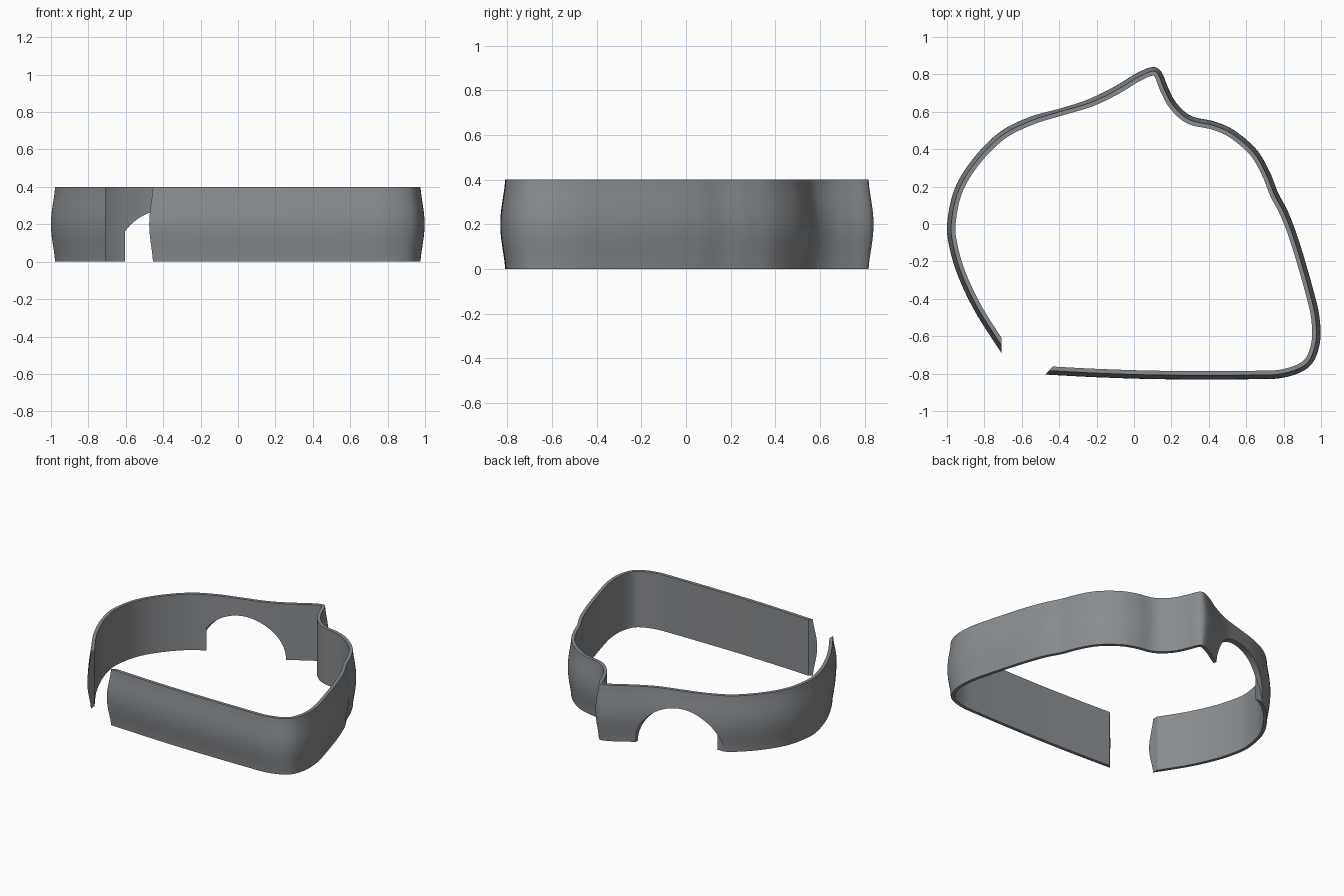
import bpy, bmesh, math
from mathutils import Vector

cube = bpy.data.objects.get("Cube")
if cube:
    bpy.data.objects.remove(cube, do_unlink=True)

HEIGHT, WALL, BULGE = 0.4, 0.045, 0.022

# Outer outline of the band, clockwise from the open end
OUTLINE = [Vector(p) for p in (
    (-.714, -.682), (-.853, -.463), (-.944, -.27), (-.99, -.11), (-.998, .01),
    (-.96, .185), (-.864, .345), (-.72, .49), (-.56, .572), (-.398, .623),
    (-.238, .671), (-.104, .735), (.003, .80), (.083, .836), (.126, .833),
    (.154, .80), (.184, .725), (.229, .644), (.307, .577), (.43, .548),
    (.537, .50), (.655, .398), (.725, .28), (.77, .168), (.826, .06),
    (.885, -.1), (.955, -.34), (.992, -.5), (.992, -.645), (.938, -.762),
    (.805, -.82), (.617, -.83), (.163, -.83), (-.184, -.82), (-.473, -.805),
    (-.575, -.80), (-.665, -.757))]


def smooth_loop(pts, steps):
    """Closed Catmull-Rom spline through the points."""
    out, n = [], len(pts)
    for i in range(n):
        a, b, c, d = (pts[(i + k) % n] for k in (-1, 0, 1, 2))
        for s in range(steps):
            t = s / steps
            out.append(0.5 * (2 * b + (c - a) * t + (2 * a - 5 * b + 4 * c - d) * t ** 2
                              + (3 * b - a - 3 * c + d) * t ** 3))
    return out


def new_object(name, bm):
    bmesh.ops.recalc_face_normals(bm, faces=bm.faces[:])
    mesh = bpy.data.meshes.new(name)
    bm.to_mesh(mesh)
    bm.free()
    obj = bpy.data.objects.new(name, mesh)
    bpy.context.collection.objects.link(obj)
    return obj


def prism(name, points, extrusion):
    """Solid made by extruding a flat polygon."""
    bm = bmesh.new()
    face = bm.faces.new([bm.verts.new(p) for p in points])
    ext = bmesh.ops.extrude_face_region(bm, geom=[face], use_keep_orig=True)
    moved = [g for g in ext["geom"] if isinstance(g, bmesh.types.BMVert)]
    bmesh.ops.translate(bm, verts=moved, vec=extrusion)
    obj = new_object(name, bm)
    obj.hide_render = True
    return obj


# Band: flat inner wall, bulged outer wall
section = [(WALL, 0), (WALL, HEIGHT)]
for k in range(13):
    f = 1 - k / 12
    section.append((BULGE * (1 - abs(math.sin(math.pi * f)) ** 1.5), HEIGHT * f))

path = smooth_loop(OUTLINE, 8)
bm = bmesh.new()
rings = []
for i, p in enumerate(path):
    t = (path[(i + 1) % len(path)] - path[i - 1]).normalized()
    inward = Vector((t.y, -t.x))
    rings.append([bm.verts.new((*(p + inward * off), z)) for off, z in section])
for i, ring in enumerate(rings):
    prev = rings[i - 1]
    for j in range(len(section)):
        bm.faces.new((prev[j - 1], prev[j], ring[j], ring[j - 1]))
band = new_object("band", bm)

# Cutters: slanted opening in the band, round arch in the back wall
gap = prism("gap_cutter",
            [(-.708, -.5, -.1), (-.708, -1, -.1), (-.66, -1, -.1), (-.28, -.6, -.1)],
            (0, 0, .6))
arch = prism("arch_cutter",
             [(-.378 + .278 * math.cos(a), .505, .278 * math.sin(a))
              for a in (math.tau * k / 96 for k in range(96))],
             (0, .5, 0))

bpy.ops.object.select_all(action='DESELECT')
bpy.context.view_layer.objects.active = band
band.select_set(True)
for cutter in (gap, arch):
    mod = band.modifiers.new(cutter.name, 'BOOLEAN')
    mod.operation, mod.solver, mod.object = 'DIFFERENCE', 'EXACT', cutter
    bpy.ops.object.modifier_apply(modifier=mod.name)
    bpy.data.objects.remove(cutter, do_unlink=True)

# Single grey material
grey = bpy.data.materials.new("slate_grey")
grey.use_nodes = True
colour = (.25, .265, .28, 1)
grey.diffuse_color = colour
grey.node_tree.nodes["Principled BSDF"].inputs["Base Color"].default_value = colour
band.data.materials.clear()
band.data.materials.append(grey)
bpy.ops.object.shade_smooth_by_angle(angle=math.radians(30))
